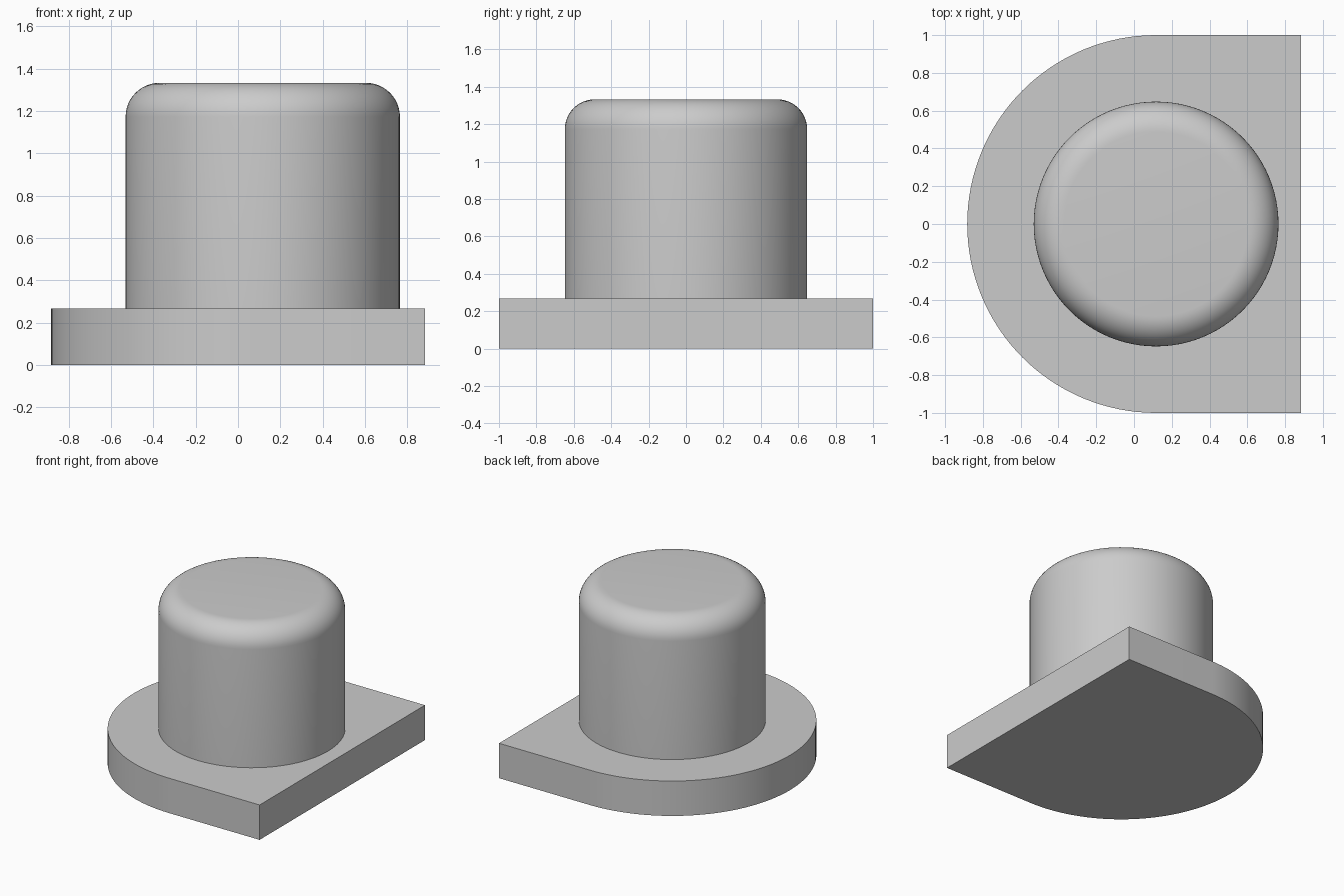
import bpy, bmesh
from math import sin, cos, pi, radians

cube = bpy.data.objects.get("Cube")
if cube:
    bpy.data.objects.remove(cube, do_unlink=True)

AXIS_X = 0.117       # shared centre of the rounded flange end and the cap
FLANGE_TOP = 0.267
FLANGE_RADIUS = 1.0
FLAT_END_X = 0.883
CAP_RADIUS = 0.648
CAP_TOP = 1.333
FILLET = 0.16

grey = bpy.data.materials.new("plain grey")
grey.use_nodes = True
colour = (0.6, 0.6, 0.6, 1)
grey.diffuse_color = colour
grey.node_tree.nodes["Principled BSDF"].inputs["Base Color"].default_value = colour


def finish(bm, name):
    """Turn a bmesh into a smooth-shaded object with crisp edges."""
    bmesh.ops.recalc_face_normals(bm, faces=bm.faces)
    mesh = bpy.data.meshes.new(name)
    bm.to_mesh(mesh)
    bm.free()
    mesh.materials.append(grey)
    obj = bpy.data.objects.new(name, mesh)
    bpy.context.collection.objects.link(obj)
    bpy.ops.object.select_all(action='DESELECT')
    obj.select_set(True)
    bpy.context.view_layer.objects.active = obj
    bpy.ops.object.shade_smooth_by_angle(angle=radians(30))
    return obj


# Flange: half-round plate with one straight end, extruded upwards
bm = bmesh.new()
steps = 64
outline = [(AXIS_X + FLANGE_RADIUS * cos(pi / 2 + pi * i / steps),
            FLANGE_RADIUS * sin(pi / 2 + pi * i / steps)) for i in range(steps + 1)]
outline += [(FLAT_END_X, -FLANGE_RADIUS), (FLAT_END_X, FLANGE_RADIUS)]
base = bm.faces.new([bm.verts.new((x, y, 0)) for x, y in outline])
raised = bmesh.ops.extrude_face_region(bm, geom=[base], use_keep_orig=True)
for v in raised["geom"]:
    if isinstance(v, bmesh.types.BMVert):
        v.co.z = FLANGE_TOP
finish(bm, "mounting_flange")

# Cap: upright cylinder with a rounded top rim, open where it meets the flange
bm = bmesh.new()
sides, arc = 96, 12
profile = [(CAP_RADIUS, FLANGE_TOP)]
profile += [(CAP_RADIUS - FILLET + FILLET * cos(pi / 2 * i / arc),
             CAP_TOP - FILLET + FILLET * sin(pi / 2 * i / arc)) for i in range(arc + 1)]
rings = [[bm.verts.new((AXIS_X + r * cos(2 * pi * s / sides), r * sin(2 * pi * s / sides), z))
          for s in range(sides)] for r, z in profile]
for low, high in zip(rings, rings[1:]):
    for s in range(sides):
        t = (s + 1) % sides
        bm.faces.new((low[s], low[t], high[t], high[s]))
bm.faces.new(rings[-1])
finish(bm, "rounded_cap")
